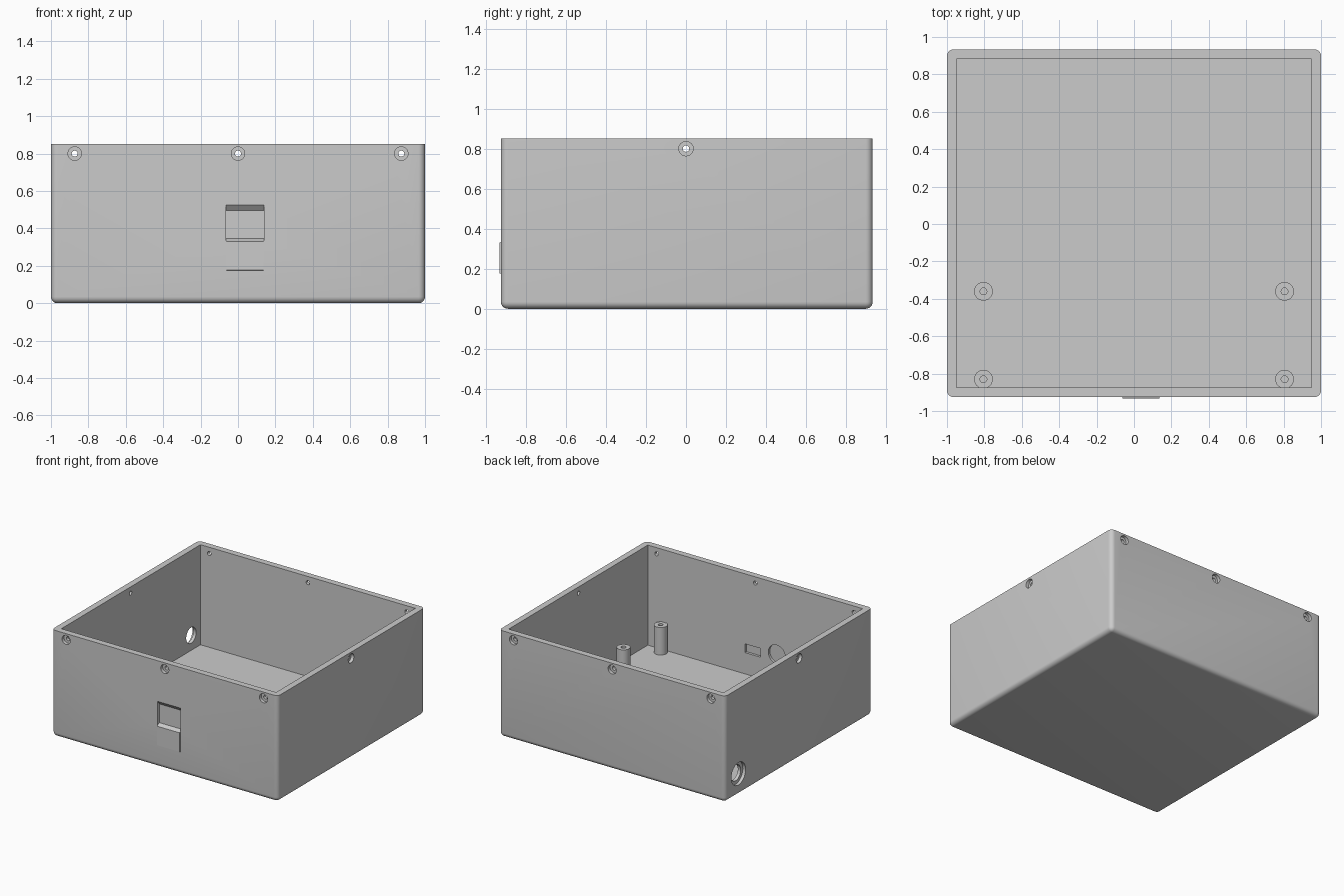
import bpy, bmesh, math
from mathutils import Matrix, Vector

if "Cube" in bpy.data.objects:
    bpy.data.objects.remove(bpy.data.objects["Cube"])

FRONT, BACK, SIDE, TOP, WALL, FLOOR = -0.925, 0.933, 1.0, 0.85, 0.05, 0.05

grey = bpy.data.materials.new("light grey plastic")
grey.diffuse_color = (0.6, 0.6, 0.6, 1)
grey.use_nodes = True
grey.node_tree.nodes["Principled BSDF"].inputs["Base Color"].default_value = grey.diffuse_color


def finish(name, bm):
    bmesh.ops.recalc_face_normals(bm, faces=bm.faces[:])
    me = bpy.data.meshes.new(name)
    bm.to_mesh(me)
    bm.free()
    me.materials.append(grey)
    ob = bpy.data.objects.new(name, me)
    bpy.context.collection.objects.link(ob)
    return ob


def box_bm(lo, hi):
    bm = bmesh.new()
    bmesh.ops.create_cube(bm, size=1)
    lo, hi = Vector(lo), Vector(hi)
    for v in bm.verts:
        v.co = (lo + hi) / 2 + v.co * (hi - lo)
    return bm


def lathe(name, profile, origin, axis=(0, 0, 1), n=32):
    """Revolve (radius, height) points around an axis; the ends have radius 0."""
    bm = bmesh.new()
    rings = []
    for r, h in profile:
        count = n if r else 1
        rings.append([bm.verts.new((r * math.cos(math.tau * i / n),
                                    r * math.sin(math.tau * i / n), h))
                      for i in range(count)])
    for a, b in zip(rings, rings[1:]):
        for i in range(n):
            j = (i + 1) % n
            quad = [a[i % len(a)], a[j % len(a)], b[j % len(b)], b[i % len(b)]]
            bm.faces.new(list(dict.fromkeys(quad)))
    turn = Vector((0, 0, 1)).rotation_difference(Vector(axis)).to_matrix().to_4x4()
    bm.transform(Matrix.Translation(origin) @ turn)
    return finish(name, bm)


def prism(name, yz, x0, x1):
    """Extrude a side profile along x."""
    bm = bmesh.new()
    face = bm.faces.new([bm.verts.new((x0, y, z)) for y, z in yz])
    out = bmesh.ops.extrude_face_region(bm, geom=[face])["geom"]
    for v in out:
        if isinstance(v, bmesh.types.BMVert):
            v.co.x = x1
    return finish(name, bm)


def cut(target, cutter):
    mod = target.modifiers.new("cut", "BOOLEAN")
    mod.operation, mod.solver, mod.object = "DIFFERENCE", "EXACT", cutter
    bpy.context.view_layer.update()
    dg = bpy.context.evaluated_depsgraph_get()
    me = bpy.data.meshes.new_from_object(target.evaluated_get(dg))
    target.modifiers.clear()
    target.data = me
    bpy.data.objects.remove(cutter)


def bored_hole(origin, inward, wide, narrow, depth):
    """Stepped cutter: wide outside, narrow through the wall."""
    return lathe("hole_cutter", [(0, -0.05), (wide, -0.05), (wide, depth),
                                 (narrow, depth), (narrow, 0.12), (0, 0.12)],
                 origin, inward)


# Open box, rounded everywhere except at the rim
bm = box_bm((-SIDE, FRONT, 0), (SIDE, BACK, TOP))
edges = [e for e in bm.edges if min(v.co.z for v in e.verts) < 0.1]
bmesh.ops.bevel(bm, geom=edges, offset=0.035, segments=6, profile=0.5, affect="EDGES")
case = finish("enclosure", bm)
cut(case, finish("cavity_cutter", box_bm((-SIDE + WALL, FRONT + WALL, FLOOR),
                                         (SIDE - WALL, BACK - WALL, 1.0))))

# Lid screw holes
for x in (-0.873, 0, 0.873):
    cut(case, bored_hole((x, FRONT, 0.8), (0, 1, 0), 0.036, 0.016, 0.025))
    cut(case, bored_hole((x, BACK, 0.8), (0, -1, 0), 0.036, 0.016, 0.025))
for s in (-1, 1):
    cut(case, bored_hole((s * SIDE, 0, 0.8), (-s, 0, 0), 0.036, 0.016, 0.025))

# Cable hole low on the left wall
cut(case, bored_hole((-SIDE, 0.765, 0.17), (1, 0, 0), 0.09, 0.063, 0.025))

# Recessed upper half of the front socket, with sloped top and ledge
cut(case, prism("socket_cutter", [(FRONT - 0.05, 0.525), (FRONT, 0.525),
                                  (FRONT + 0.025, 0.495), (FRONT + 0.025, 0.345),
                                  (FRONT, 0.333), (FRONT - 0.05, 0.333)], -0.065, 0.14))

# Shallow pockets inside the front wall
cut(case, finish("pocket_cutter", box_bm((-0.045, FRONT + 0.03, 0.22),
                                         (0.09, FRONT + 0.1, 0.29))))
cut(case, lathe("round_pocket_cutter", [(0, 0), (0.075, 0), (0.075, 0.08), (0, 0.08)],
                (-0.19, FRONT + 0.03, 0.28), (0, 1, 0)))

# Raised lower half of the front socket
plate = prism("socket_plate", [(FRONT + 0.001, 0.175), (FRONT - 0.008, 0.178),
                               (FRONT - 0.008, 0.33), (FRONT + 0.001, 0.334)], -0.062, 0.137)

# Mounting posts with screw bores
posts = [lathe("mounting_post", [(0, FLOOR - 0.01), (0.05, FLOOR - 0.01), (0.05, 0.27),
                                 (0.018, 0.27), (0.018, FLOOR + 0.01), (0, FLOOR + 0.01)],
               (x, y, 0)) for x in (-0.805, 0.805) for y in (-0.36, -0.83)]

# Smooth shading with sharp edges kept
for ob in bpy.context.scene.objects:
    ob.select_set(True)
bpy.context.view_layer.objects.active = case
bpy.ops.object.shade_smooth_by_angle(angle=math.radians(30))
